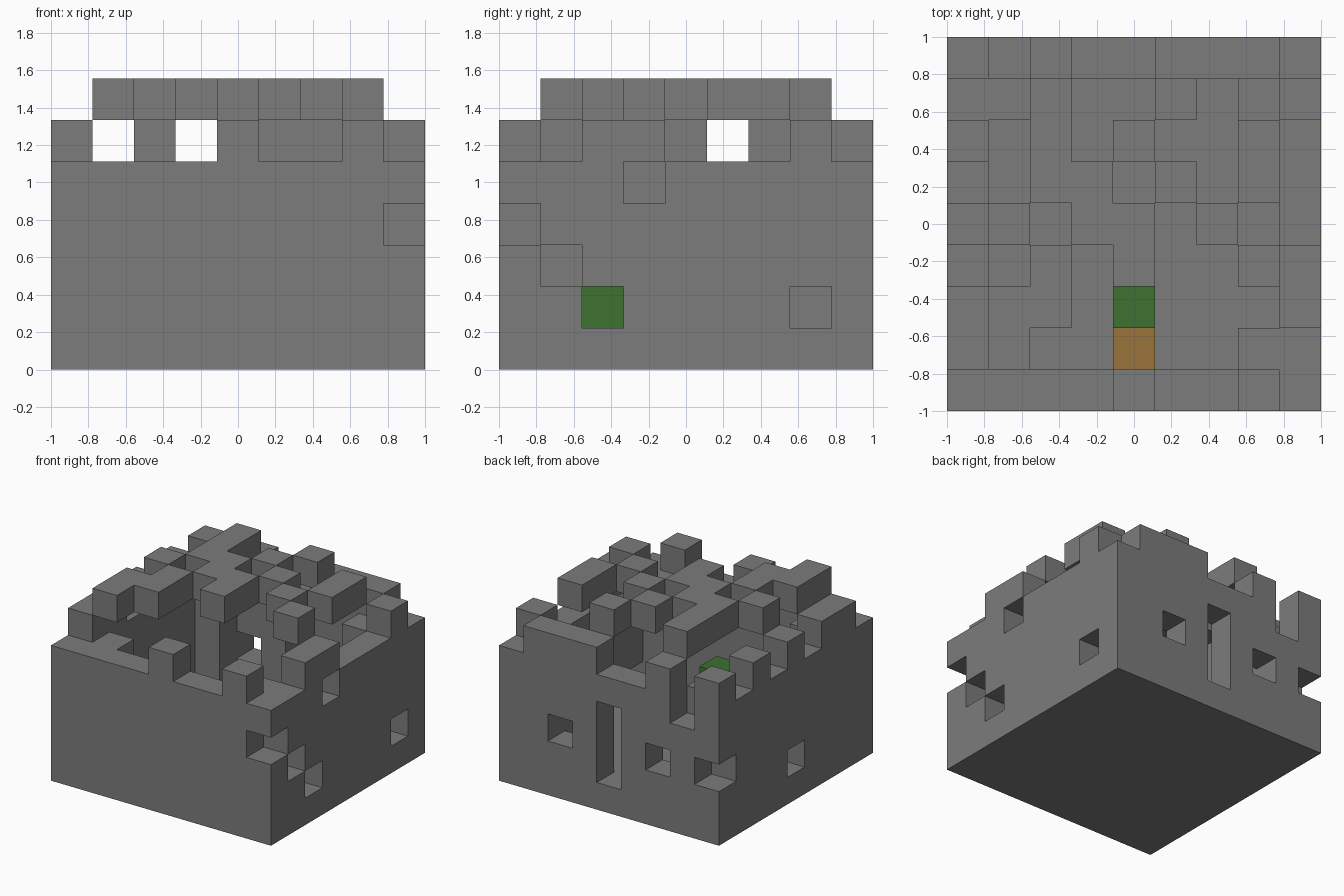
import bpy, bmesh
from mathutils import Vector

if "Cube" in bpy.data.objects:
    bpy.data.objects.remove(bpy.data.objects["Cube"], do_unlink=True)

N = 9                # blocks along each side
S = 2 / N            # block size


def material(name, rgb):
    m = bpy.data.materials.new(name)
    m.use_nodes = True
    m.diffuse_color = (*rgb, 1)
    m.node_tree.nodes["Principled BSDF"].inputs["Base Color"].default_value = (*rgb, 1)
    return m


stone = material("stone grey", (0.2, 0.2, 0.2))
green = material("leaf green", (0.048, 0.166, 0.031))
wood = material("wood orange", (0.32, 0.172, 0.043))


def plan(rows, layer):
    """Cells marked # in a floor plan, listed from back to front."""
    return {(x, N - 1 - r, layer) for r, row in enumerate(rows)
            for x, c in enumerate(row) if c == "#"}


# Floor slab
floor = {(x, y, 0) for x in range(N) for y in range(N)}

# Outer walls with window, door and crumbled openings removed
ring = [(x, y) for x in range(N) for y in range(N) if x in (0, N - 1) or y in (0, N - 1)]
walls = {(x, y, z) for x, y in ring for z in range(1, 5)}
walls -= {(4, 8, z) for z in (1, 2, 3)}                                # back doorway
walls -= {(2, 8, 2), (6, 8, 2)}                                        # back windows
walls -= {(8, 0, 3), (8, 1, 2), (8, 2, 1), (8, 7, 1), (8, 3, 4)}       # right side gaps
walls -= {(0, 8, 2), (0, 4, 1), (1, 8, 4)}                             # left side gaps

# Broken battlement course on top of the walls
battlements = plan(["#.#..###.",
                    "........#",
                    "#........",
                    ".........",
                    "#........",
                    "........#",
                    "#.......#",
                    "#........",
                    "....#..#."], 5)

# Ruined roof
roof = plan([".........",
             "..#..#...",
             "..#.#..#.",
             "..##.#.#.",
             ".#.##.#..",
             "..#.#..#.",
             ".##......",
             ".#.......",
             "........."], 6)

# Inner corner pillars
pillars = {(x, y, z) for x in (1, 7) for y in (1, 7) for z in range(1, 5)}

# Furnishings inside
tall_box = {(4, 2, 1), (4, 2, 2)}
low_box = {(4, 1, 1)}

parts = [("floor", floor, stone), ("walls", walls, stone),
         ("battlements", battlements, stone), ("roof", roof, stone),
         ("corner_pillars", pillars, stone),
         ("green_tall_box", tall_box, green), ("wooden_low_box", low_box, wood)]
solid = set().union(*(cells for _, cells, _ in parts))


def build(name, cells, mat):
    """Make the exposed skin of a group of blocks."""
    bm = bmesh.new()
    for cell in sorted(cells):
        centre = Vector(cell) + Vector((0.5, 0.5, 0.5))
        for axis in range(3):
            for sign in (-1, 1):
                n = Vector((0, 0, 0))
                n[axis] = sign
                if tuple(int(a + b) for a, b in zip(cell, n)) in solid:
                    continue
                u = Vector((0, 0, 0))
                u[(axis + 1) % 3] = 1
                v = n.cross(u)
                corners = [centre + (n + a * u + b * v) / 2
                           for a, b in ((-1, -1), (1, -1), (1, 1), (-1, 1))]
                bm.faces.new([bm.verts.new(((p.x - N / 2) * S, (p.y - N / 2) * S, p.z * S))
                              for p in corners])
    bmesh.ops.remove_doubles(bm, verts=bm.verts, dist=S / 100)
    mesh = bpy.data.meshes.new(name)
    bm.to_mesh(mesh)
    bm.free()
    mesh.materials.append(mat)
    bpy.context.scene.collection.objects.link(bpy.data.objects.new(name, mesh))


for part in parts:
    build(*part)
